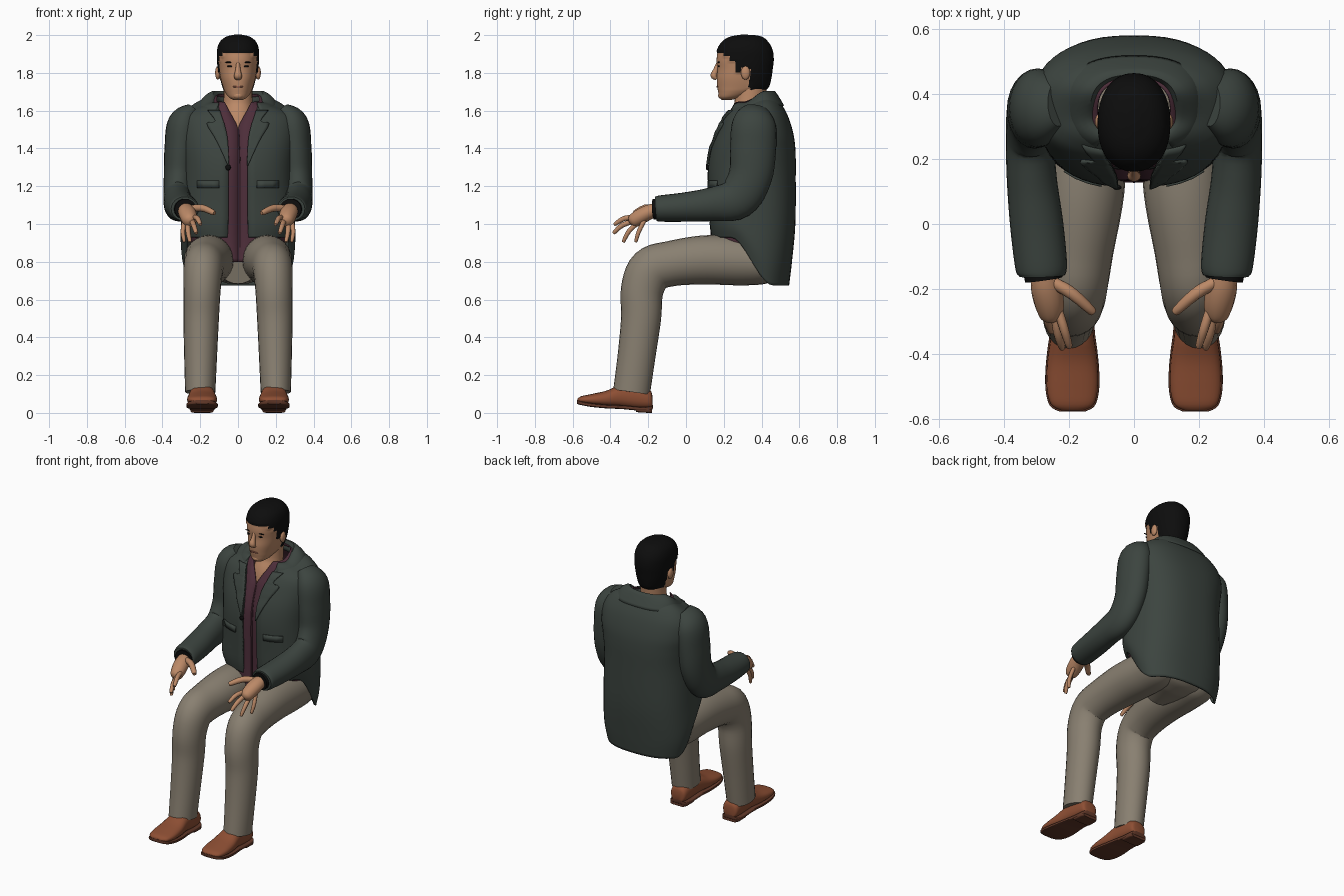
import bpy, bmesh, math
from mathutils import Vector, Matrix

if "Cube" in bpy.data.objects:
    bpy.data.objects.remove(bpy.data.objects["Cube"])


def material(name, rgb):
    m = bpy.data.materials.new(name)
    m.diffuse_color = (*rgb, 1)
    m.use_nodes = True
    m.node_tree.nodes["Principled BSDF"].inputs["Base Color"].default_value = m.diffuse_color
    return m


JACKET = material("dark green cloth", (.045, .058, .05))
SHIRT = material("burgundy cloth", (.075, .027, .042))
TROUSER = material("khaki cloth", (.25, .215, .165))
SKIN = material("skin", (.50, .25, .135))
HAIR = material("black", (.004, .004, .004))
SHOE = material("brown leather", (.27, .078, .034))
SOLE = material("dark brown sole", (.12, .04, .022))
LIP = material("lip", (.30, .11, .07))


def spline(rows, k=5):
    """Smoothly resample a list of tuples (Catmull-Rom)."""
    out = []
    for i in range(len(rows) - 1):
        a, b, c, d = (rows[max(0, min(len(rows) - 1, i + j))] for j in (-1, 0, 1, 2))
        for s in range(k):
            t = s / k
            out.append(tuple(.5 * (2 * q + (r - p) * t + (2 * p - 5 * q + 4 * r - u) * t * t
                                   + (3 * q - p - 3 * r + u) * t ** 3)
                             for p, q, r, u in zip(a, b, c, d)))
    return out + [tuple(rows[-1])]


def skin_rows(name, rows, mat, wrap=True, cap=True, mirror=False, thick=0):
    """Mesh joining successive rows of points."""
    bm = bmesh.new()
    vs = [[bm.verts.new(p) for p in r] for r in rows]
    n = len(rows[0])
    for a, b in zip(vs, vs[1:]):
        for i in range(n if wrap else n - 1):
            j = (i + 1) % n
            bm.faces.new((a[i], a[j], b[j], b[i]))
    if cap:
        bm.faces.new(vs[0])
        bm.faces.new(vs[-1])
    bmesh.ops.recalc_face_normals(bm, faces=bm.faces)
    me = bpy.data.meshes.new(name)
    bm.to_mesh(me)
    bm.free()
    ob = bpy.data.objects.new(name, me)
    bpy.context.collection.objects.link(ob)
    me.materials.append(mat)
    if thick:
        s = ob.modifiers.new("thickness", "SOLIDIFY")
        s.thickness, s.offset = thick, 0
    if mirror:
        ob.modifiers.new("mirror", "MIRROR")
    return ob


def tube(name, pts, mat, seg=20, mirror=True, k=5):
    """Tube through (x, y, z, side radius, other radius)."""
    pts = spline(pts, k)
    rows = []
    for i, p in enumerate(pts):
        t = (Vector(pts[min(i + 1, len(pts) - 1)][:3]) - Vector(pts[max(i - 1, 0)][:3])).normalized()
        side = (Vector((1, 0, 0)) - t * t.x).normalized()
        up = t.cross(side)
        rows.append([Vector(p[:3]) + side * p[3] * math.cos(a) + up * p[4] * math.sin(a)
                     for a in (2 * math.pi * j / seg for j in range(seg))])
    return skin_rows(name, rows, mat, mirror=mirror)


def ball(name, loc, size, mat, mirror=True):
    bm = bmesh.new()
    bmesh.ops.create_uvsphere(bm, u_segments=16, v_segments=10, radius=1,
                              matrix=Matrix.Translation(loc) @ Matrix.Diagonal((*size, 1)))
    me = bpy.data.meshes.new(name)
    bm.to_mesh(me)
    bm.free()
    ob = bpy.data.objects.new(name, me)
    bpy.context.collection.objects.link(ob)
    me.materials.append(mat)
    if mirror:
        ob.modifiers.new("mirror", "MIRROR")


def spow(v, e):
    return math.copysign(abs(v) ** e, v)


def ring(row, n=2.5, seg=48):
    """Rounded section (front z, back z, front y, back y, half width, opening)."""
    zf, zb, yf, yb, hw, w = row
    t0 = math.asin(min(1, (max(w, 0) / hw) ** (n / 2)))
    out = []
    for j in range(seg + 1):
        t = t0 + (2 * math.pi - 2 * t0) * j / seg
        y = (yf + yb) / 2 - (yb - yf) / 2 * spow(math.cos(t), 2 / n)
        u = max(0, min(1, ((y - yf) / (yb - yf) - .25) / .55))
        out.append((hw * spow(math.sin(t), 2 / n), y, zf + (zb - zf) * u * u * (3 - 2 * u)))
    return out


def front_y(table, x, z, n=2.5):
    """Front surface of a sectioned body at x, z."""
    r = min(table, key=lambda q: abs(q[0] - z))
    c = (1 - min(.98, abs(x) / r[4]) ** n) ** (1 / n)
    return (r[2] + r[3]) / 2 - (r[3] - r[2]) / 2 * c


# Jacket body, open down the front
jacket = spline([
    (.93, .675, .14, .54, .275, .055), (1.0, .80, .13, .555, .297, .052),
    (1.12, 1.0, .125, .573, .292, .05), (1.28, 1.25, .12, .575, .285, .05),
    (1.40, 1.38, .138, .574, .295, .052), (1.50, 1.47, .175, .564, .305, .068),
    (1.56, 1.56, .205, .538, .295, .085), (1.595, 1.625, .23, .505, .25, .098),
    (1.62, 1.66, .25, .48, .19, .102), (1.635, 1.69, .265, .455, .13, .1)])
skin_rows("jacket_body", [ring(r) for r in jacket], JACKET, False, False, thick=.012)

# Folded collar round the neck
collar = spline([(1.60, 1.64, .265, .45, .115, .095), (1.637, 1.70, .255, .462, .135, .1),
                 (1.625, 1.675, .24, .485, .185, .105), (1.59, 1.625, .222, .515, .215, .12)], 3)
skin_rows("jacket_collar", [ring(r) for r in collar], JACKET, False, False, thick=.01)

# Lapels lying on the chest: (z, inner x, outer x)
lapel = spline([(1.31, .048, .054), (1.38, .05, .085), (1.46, .056, .125),
                (1.53, .072, .165), (1.545, .078, .12), (1.60, .095, .16)], 3)
skin_rows("jacket_lapel",
          [[(x, front_y(jacket, x, z) - .012, z)
            for x in (a + (b - a) * j / 5 for j in range(6))] for z, a, b in lapel],
          JACKET, False, False, True, .01)
ball("jacket_button", (-.052, .113, 1.30), (.014, .008, .016), HAIR, False)

# Pocket flaps
skin_rows("pocket_flap", [[(x, front_y(jacket, x, 1.2) - .01, z) for x in (.10, .14, .18, .215)]
                          for z in (1.19, 1.23)], JACKET, False, False, True, .008)

# Shirt with open neck
shirt = spline([
    (.80, .76, .13, .48, .2, 0), (.95, .9, .138, .53, .25, 0), (1.28, 1.25, .136, .55, .255, 0),
    (1.40, 1.38, .152, .55, .26, 0), (1.50, 1.47, .187, .54, .265, 0),
    (1.56, 1.56, .215, .51, .25, .025), (1.60, 1.62, .236, .48, .2, .048),
    (1.645, 1.685, .255, .445, .112, .07)])
skin_rows("shirt", [ring(r) for r in shirt], SHIRT, False, False, thick=.006)
tube("shirt_placket", [(.012, .131, .82, .002, .003), (.012, .132, 1.0, .002, .003),
                       (.012, .132, 1.28, .002, .003), (.008, .15, 1.4, .002, .003),
                       (.004, .185, 1.5, .002, .003)], SHIRT, 6, False)

# Sleeves and dark cuffs
tube("sleeve", [(.235, .37, 1.605, .04, .07), (.285, .36, 1.535, .085, .115),
                (.303, .355, 1.40, .086, .122), (.313, .34, 1.25, .08, .115),
                (.32, .27, 1.135, .075, .11), (.315, .14, 1.105, .077, .09),
                (.30, 0, 1.09, .082, .078), (.286, -.13, 1.082, .08, .07),
                (.284, -.16, 1.08, .07, .064)], JACKET, 24)
tube("cuff", [(.284, -.13, 1.08, .06, .056), (.278, -.172, 1.078, .058, .055)], HAIR)

# Hands
tube("palm", [(.28, -.13, 1.08, .036, .036), (.272, -.19, 1.065, .046, .04),
              (.262, -.24, 1.04, .046, .042), (.255, -.28, 1.015, .036, .036),
              (.252, -.295, 1.005, .015, .018)], SKIN, 14)
fingers = {
    "thumb": ((.25, -.18, 1.08), (.19, -.215, 1.085), (.13, -.268, 1.06), .019),
    "index_finger": ((.235, -.26, 1.035), (.215, -.325, 1.03), (.20, -.375, 1.0), .014),
    "middle_finger": ((.245, -.26, 1.02), (.235, -.335, .995), (.222, -.38, .955), .014),
    "ring_finger": ((.265, -.25, 1.01), (.265, -.30, .965), (.255, -.33, .91), .013),
    "little_finger": ((.285, -.22, 1.02), (.292, -.25, .96), (.285, -.265, .91), .012)}
for name, (a, b, c, r) in fingers.items():
    tip = Vector(c) + (Vector(c) - Vector(b)).normalized() * .007
    tube(name, [(*a, r, r), (*b, r, r), (*c, r * .75, r * .75), (*tip, .003, .003)], SKIN, 10, k=3)

# Trousers
tube("trouser_leg", [(.12, .50, .80, .08, .07), (.14, .43, .80, .13, .115),
                     (.15, .30, .805, .132, .13), (.158, .10, .81, .128, .13),
                     (.175, -.08, .79, .112, .12), (.184, -.185, .755, .104, .122),
                     (.19, -.232, .65, .098, .113), (.195, -.238, .5, .094, .106),
                     (.198, -.262, .3, .087, .1), (.2, -.288, .11, .08, .098)], TROUSER, 24)
tube("trouser_seat", [(0, .53, .79, .12, .06), (0, .47, .80, .2, .11), (0, .35, .81, .2, .13),
                      (0, .19, .77, .1, .09)], TROUSER, 24, False)

# Shoes: (y, half width, bottom z, top z)
upper = spline([(-.178, .03, .03, .09), (-.19, .052, .022, .12), (-.25, .06, .02, .145),
                (-.34, .066, .028, .15), (-.42, .077, .032, .118), (-.50, .079, .04, .1),
                (-.555, .066, .05, .088), (-.574, .035, .056, .075)], 4)


def shoe_part(name, rows, mat, n):
    out = []
    for y, hw, zb, zt in rows:
        angles = [2 * math.pi * j / 24 for j in range(24)]
        out.append([(.19 + hw * spow(math.cos(a), 2 / n), y,
                     (zb + zt) / 2 + (zt - zb) / 2 * spow(math.sin(a), 2 / n)) for a in angles])
    skin_rows(name, out, mat, mirror=True)


shoe_part("shoe_upper", upper, SHOE, 2.4)
shoe_part("shoe_sole", [(y - (.004 if y < -.4 else -.002), hw + .004, zb - .008, zb + .012)
                        for y, hw, zb, zt in upper], SOLE, 6)
shoe_part("shoe_heel", [(-.18, .05, 0, .03), (-.2, .06, 0, .03), (-.265, .062, .004, .03)], SOLE, 5)

# Neck and head
tube("neck", [(0, .292, 1.46, .1, .085), (0, .305, 1.55, .088, .083), (0, .335, 1.63, .078, .08),
              (0, .345, 1.76, .075, .085)], SKIN, 24, False)
head = spline([(z, z, yf, yb, hw, 0) for z, hw, yf, yb in (
    (1.657, .025, .19, .24), (1.672, .05, .176, .30), (1.70, .07, .17, .385), (1.725, .08, .166, .43),
    (1.77, .092, .163, .445), (1.82, .1, .166, .452), (1.87, .105, .162, .458),
    (1.92, .105, .17, .452), (1.96, .091, .195, .43), (1.985, .06, .235, .4),
    (1.995, .02, .29, .35))], 6)


def is_hair(y, z):
    lines = ((.20, 1.905), (.235, 1.885), (.265, 1.86), (.295, 1.80), (.335, 1.825), (1, 1.71))
    return z > next(h for lim, h in lines if y < lim)


rows = [ring(r, 2.2, 64)[:-1] for r in head]
mid = Vector((0, .31, 1.83))
rows = [[Vector(p) + ((Vector(p) - mid).normalized() * .007 if is_hair(p[1], p[2]) else Vector())
         for p in r] for r in rows]
skull = skin_rows("head", rows, SKIN)
skull.data.materials.append(HAIR)
for f in skull.data.polygons:
    f.material_index = int(is_hair(f.center.y, f.center.z))

# Facial features
tube("nose", [(0, .172, 1.85, .01, .012), (0, .158, 1.815, .014, .014), (0, .148, 1.785, .021, .018),
              (0, .162, 1.768, .017, .008)], SKIN, 12, False)
ball("ear", (.107, .315, 1.80), (.014, .024, .036), SKIN)
ball("eye", (.041, front_y(head, .041, 1.835, 2.2), 1.835), (.017, .005, .005), HAIR)
ball("eyebrow", (.044, front_y(head, .044, 1.856, 2.2), 1.856), (.024, .005, .004), HAIR)
ball("mouth", (0, front_y(head, 0, 1.727, 2.2), 1.727), (.03, .005, .005), LIP, False)
ball("chin", (0, .188, 1.68), (.028, .018, .018), SKIN, False)

# Smooth shading with kept edges
for ob in bpy.context.collection.objects:
    ob.select_set(True)
    bpy.context.view_layer.objects.active = ob
bpy.ops.object.shade_smooth_by_angle(angle=math.radians(50))
